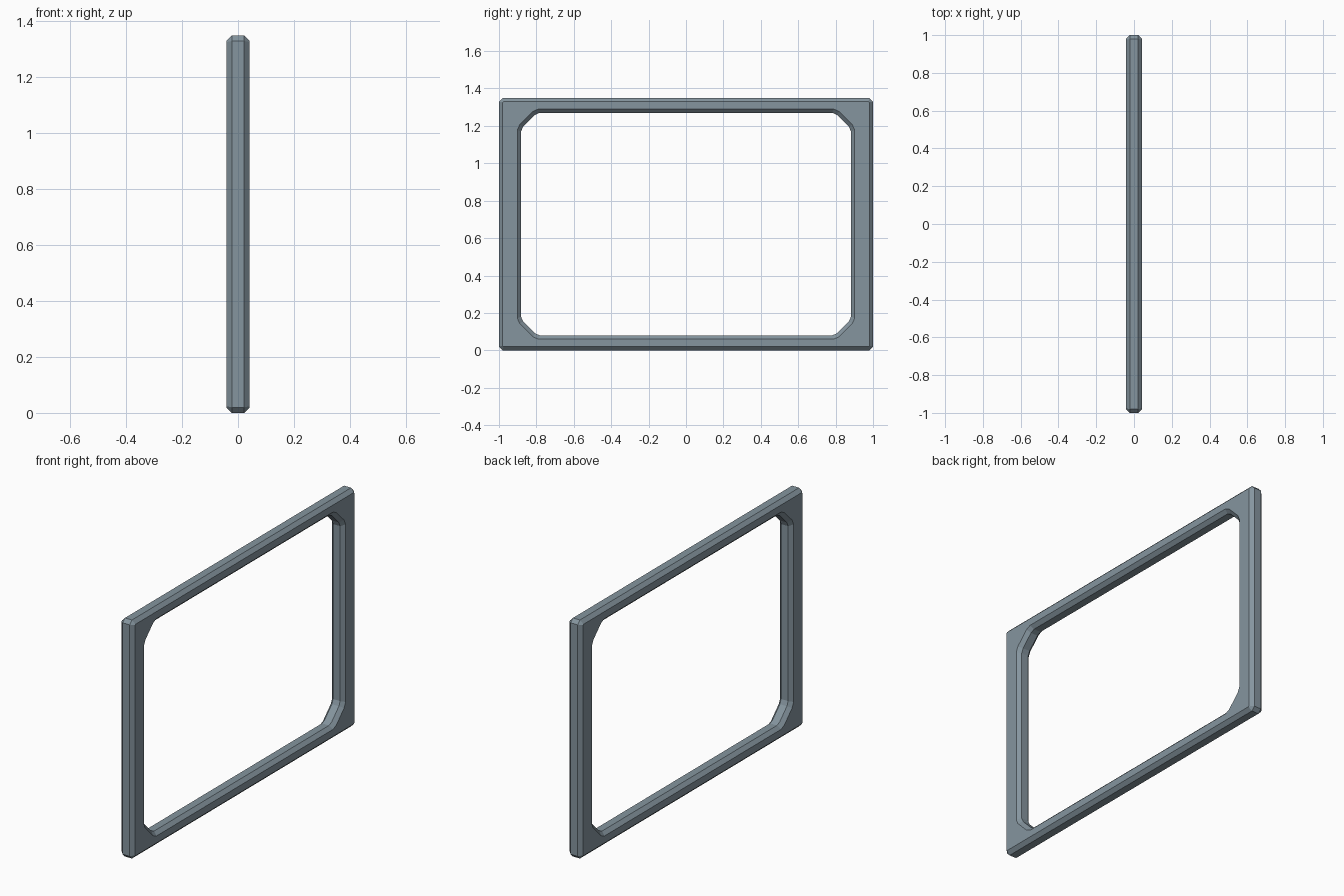
import bpy, bmesh

if "Cube" in bpy.data.objects:
    bpy.data.objects.remove(bpy.data.objects["Cube"])

HEIGHT = 1.35


def loop(bm, x, y, z0, z1, corner):
    """Closed loop with four points per cut corner; corner = (long, mid, short) insets."""
    c, b, a = corner
    q = [(0, c), (a, b), (b, a), (c, 0)]
    pts = [(y - u, z1 - v) for u, v in q]
    pts += [(-y + u, z1 - v) for u, v in reversed(q)]
    pts += [(-y + u, z0 + v) for u, v in q]
    pts += [(y - u, z0 + v) for u, v in reversed(q)]
    return [bm.verts.new((x, p, z)) for p, z in pts]


# Corner cuts: tiny on the outside, large softened ones around the opening
rim = (0.02, 0.0133, 0.0067)
rim_face = (0.004, 0.0027, 0.0013)
hole_face = (0.112, 0.083, 0.013)
hole = (0.1, 0.075, 0.011)

# Closed cross-section swept around the frame
sections = [
    (-0.022, 1.0, 0.0, HEIGHT, rim),
    (0.022, 1.0, 0.0, HEIGHT, rim),
    (0.042, 0.98, 0.02, HEIGHT - 0.02, rim_face),
    (0.042, 0.902, 0.06, 1.29, hole_face),
    (0.022, 0.882, 0.08, 1.27, hole),
    (-0.022, 0.882, 0.08, 1.27, hole),
    (-0.042, 0.902, 0.06, 1.29, hole_face),
    (-0.042, 0.98, 0.02, HEIGHT - 0.02, rim_face),
]

bm = bmesh.new()
loops = [loop(bm, *s) for s in sections]
for i, la in enumerate(loops):
    lb = loops[(i + 1) % len(loops)]
    n = len(la)
    for j in range(n):
        k = (j + 1) % n
        bm.faces.new((la[j], la[k], lb[k], lb[j]))
bmesh.ops.recalc_face_normals(bm, faces=bm.faces)

mesh = bpy.data.meshes.new("window_frame")
bm.to_mesh(mesh)
bm.free()
frame = bpy.data.objects.new("window_frame", mesh)
bpy.context.collection.objects.link(frame)

# Dark blue-grey paint
paint = bpy.data.materials.new("slate_paint")
paint.diffuse_color = (0.235, 0.30, 0.345, 1)
paint.use_nodes = True
paint.node_tree.nodes["Principled BSDF"].inputs["Base Color"].default_value = paint.diffuse_color
mesh.materials.append(paint)
